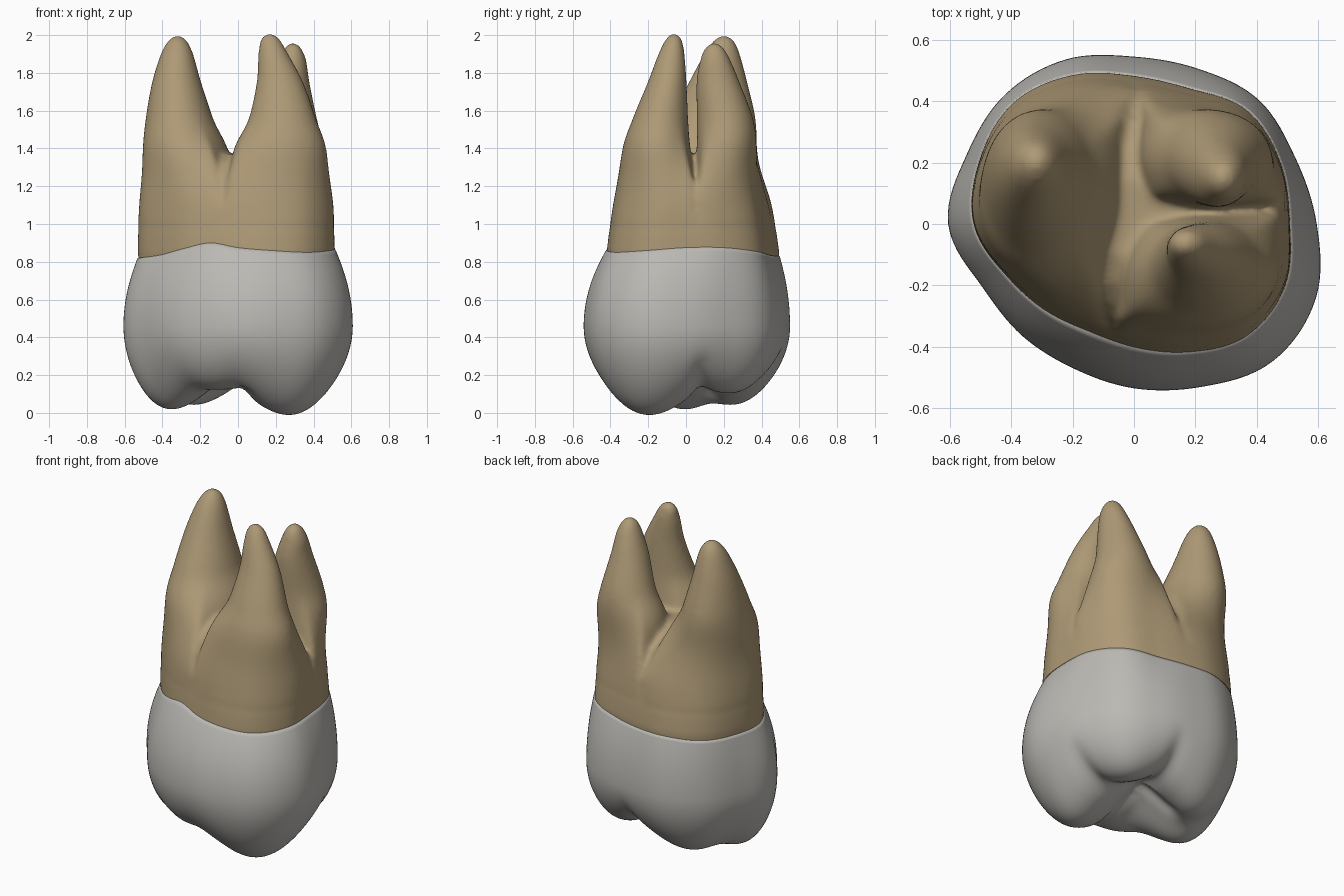
import bpy, bmesh, math

if "Cube" in bpy.data.objects:
    bpy.data.objects.remove(bpy.data.objects["Cube"])

SEG = 128
# outline radii every 22.5 degrees, starting at +x, counter-clockwise
BELLY = [.595, .568, .573, .547, .545, .58, .595, .59, .605, .535, .515, .51, .535, .574, .635, .64]
NECK = [.51, .52, .525, .48, .485, .528, .56, .547, .525, .45, .405, .385, .405, .455, .52, .535]
NECK_Z = [.875, .875, .855, .835, .83, .83, .82, .82, .82, .835, .87, .90, .875, .86, .85, .86]


def spline(p0, p1, p2, p3, t):
    return p1 + .5 * t * (p2 - p0 + t * (2*p0 - 5*p1 + 4*p2 - p3 + t * (3*(p1 - p2) + p3 - p0)))


def around(table, a):
    n = len(table)
    u = (a % math.tau) / math.tau * n
    i = int(u)
    return spline(*[table[(i + k) % n] for k in (-1, 0, 1, 2)], u - i)


def material(name, rgb):
    m = bpy.data.materials.new(name)
    m.diffuse_color = (*rgb, 1)
    m.use_nodes = True
    m.node_tree.nodes["Principled BSDF"].inputs["Base Color"].default_value = m.diffuse_color
    return m


def loft(bm, rings):
    """Skin a list of closed rings and fill both ends."""
    vs = [[bm.verts.new(p) for p in r] for r in rings]
    n = len(vs[0])
    for a, b in zip(vs, vs[1:]):
        for i in range(n):
            bm.faces.new((a[i], a[(i+1) % n], b[(i+1) % n], b[i]))
    for r in (vs[0], vs[-1]):
        c = bm.verts.new([sum(v.co[k] for v in r) / n for k in range(3)])
        for i in range(n):
            bm.faces.new((r[i], r[(i+1) % n], c))


def finish(bm, name, mat):
    bmesh.ops.recalc_face_normals(bm, faces=bm.faces)
    me = bpy.data.meshes.new(name)
    bm.to_mesh(me)
    bm.free()
    ob = bpy.data.objects.new(name, me)
    bpy.context.collection.objects.link(ob)
    me.materials.append(mat)
    me.shade_smooth()
    return ob


# chewing surface: cusps (x, y, depth, width) and grooves between them
CUSPS = [(.29, -.21, .255, .34), (-.40, -.02, .235, .31), (-.25, .27, .205, .31), (.29, .26, .15, .28),
         (-.14, -.30, .12, .26)]
GROOVES = [(.02, .06, .03, -.3), (.02, .06, .07, .5), (.02, .06, .5, .08), (.02, .06, -.15, .12)]


def chew_z(x, y):
    s = sum((d * math.exp(-((x-cx)**2 + (y-cy)**2) / w**2))**4 for cx, cy, d, w in CUSPS) ** .25
    z = .233 - s + .05 * math.exp(-((x-.02)**2 + (y-.06)**2) / .03)
    g = 0
    for ax, ay, bx, by in GROOVES:
        dx, dy = bx - ax, by - ay
        t = max(0, min(1, ((x-ax)*dx + (y-ay)*dy) / (dx*dx + dy*dy)))
        g = max(g, math.exp(-((x-ax-t*dx)**2 + (y-ay-t*dy)**2) / .0025))
    return z + .03 * g


# crown: chewing surface, rounded shoulder, belly and neck
angles = [math.tau * i / SEG for i in range(SEG)]
rings = []
for k in range(1, 49):
    f = math.sin(math.pi / 2 * k / 48)
    ring = []
    for a in angles:
        r = around(BELLY, a) * f
        x, y = r * math.cos(a), r * math.sin(a)
        ring.append((x, y, .46 - (.46 - chew_z(x, y)) * (1 - f**5)**.5))
    rings.append(ring)
for k in range(1, 22):
    t = min(1, k / 20)
    ring = []
    for a in angles:
        rn = around(NECK, a)
        r = rn + (around(BELLY, a) - rn) * (1 - t**2)
        z = .46 + (around(NECK_Z, a) - .46) * t
        if k == 21:                       # lip tucked into the root trunk
            r *= .93
        ring.append((r * math.cos(a), r * math.sin(a), z))
    rings.append(ring)
bm = bmesh.new()
loft(bm, rings)
finish(bm, "crown", material("enamel grey", (.50, .485, .455)))


# root trunk: neck outline, narrowing front to back with height
def shrink(z):
    u = max(0, z - .87)
    return 1 - .02 * u - .2 * u * u, 1 - .36 * u


def trunk_ring(z, s):
    sx, sy = shrink(z)
    return [(around(NECK, a) * s * sx * math.cos(a), around(NECK, a) * s * sy * math.sin(a), z) for a in angles]


bm = bmesh.new()
TRUNK = [(.6, .93), (.75, .98), (.85, .997), (.95, .997), (1.04, .99), (1.12, .96), (1.2, .9), (1.27, .8),
         (1.33, .62), (1.37, .35)]
loft(bm, [trunk_ring(z, s) for z, s in TRUNK])

# three roots: sector of the trunk (start, end angle), then sections (z, centre x, y, half x, y)
ROOTS = [
    ((88, 258), [(1.0, -.27, .09, .22, .29), (1.35, -.29, .10, .22, .28),
     (1.55, -.31, .14, .18, .23), (1.75, -.325, .17, .13, .155), (1.9, -.323, .19, .086, .095),
     (1.97, -.32, .2, .05, .055), (2.0, -.32, .2, .012, .012)]),
    ((258, 362), [(1.0, .20, -.16, .26, .20), (1.35, .225, -.165, .25, .18),
     (1.55, .235, -.137, .18, .148), (1.75, .222, -.10, .124, .103), (1.9, .187, -.077, .08, .07),
     (1.98, .17, -.065, .05, .042), (2.01, .17, -.065, .012, .012)]),
    ((2, 88), [(1.0, .25, .22, .23, .17), (1.35, .25, .225, .222, .165),
     (1.55, .26, .208, .16, .15), (1.75, .274, .17, .105, .115), (1.87, .288, .155, .073, .08),
     (1.935, .29, .15, .043, .048), (1.96, .29, .15, .012, .012)]),
]
HUB = (0, .04)


def in_sector(x, y, z, a0, a1):
    """Inside the trunk outline and between two rays from the hub."""
    sx, sy = shrink(z)
    px, py = x / sx, y / sy
    if math.hypot(px, py) > around(NECK, math.atan2(py, px)):
        return False
    a = math.degrees(math.atan2(y - HUB[1], x - HUB[0]))
    return (a - a0) % 360 < a1 - a0


def sector_reach(cx, cy, a, z, a0, a1):
    lo, hi = 0, .8
    for _ in range(12):
        mid = (lo + hi) / 2
        if in_sector(cx + mid * math.cos(a), cy + mid * math.sin(a), z, a0, a1):
            lo = mid
        else:
            hi = mid
    return lo


for (a0, a1), secs in ROOTS:
    rings = []
    for i in range(len(secs) - 1):
        four = [secs[max(0, min(len(secs) - 1, i + k))] for k in (-1, 0, 1, 2)]
        for s in range(8):
            z, cx, cy, rx, ry = [spline(*c, s / 8) for c in zip(*four)]
            t = max(0, min(1, (z - 1.08) / .5))
            w = 1 - t * t * (3 - 2 * t)       # sector low down, ellipse towards the tip
            ring = []
            for a in angles[::2]:
                r = 1 / math.hypot(math.cos(a) / rx, math.sin(a) / ry)
                if w > 0:
                    r += w * (sector_reach(cx, cy, a, z, a0, a1) - r)
                ring.append((cx + r * math.cos(a), cy + r * math.sin(a), z))
            rings.append(ring)
    loft(bm, rings)

# fuse the roots into one smooth body
roots = finish(bm, "roots", material("root tan", (.42, .32, .18)))
rm = roots.modifiers.new("fuse", 'REMESH')
rm.mode = 'VOXEL'
rm.voxel_size = .012
rm.use_smooth_shade = True
sm = roots.modifiers.new("soften", 'SMOOTH')
sm.factor = .5
sm.iterations = 20
